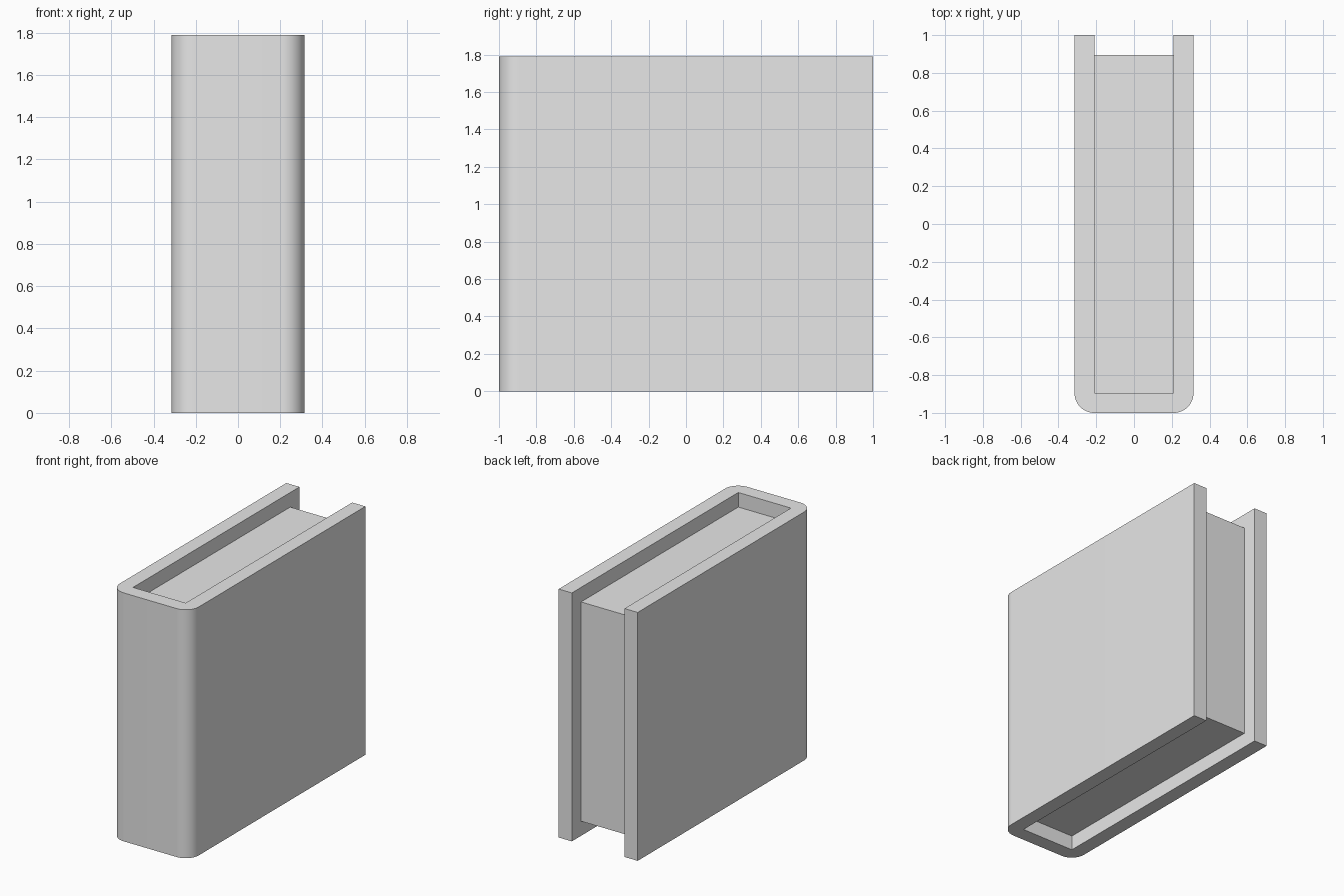
import bpy, bmesh
from math import sin, cos, pi, radians

old = bpy.data.objects.get("Cube")
if old:
    bpy.data.objects.remove(old, do_unlink=True)

HALF_W, HALF_D, HEIGHT = 0.315, 1.0, 1.79
WALL = 0.105          # cover thickness, spine radius and page inset
STEPS = 16

grey = bpy.data.materials.new("light grey")
grey.use_nodes = True
grey.diffuse_color = (0.8, 0.8, 0.8, 1)
grey.node_tree.nodes["Principled BSDF"].inputs["Base Color"].default_value = grey.diffuse_color


def extrude_profile(name, points, z0, z1):
    """Extrude a closed xy outline from z0 to z1."""
    bm = bmesh.new()
    face = bm.faces.new([bm.verts.new((x, y, z0)) for x, y in points])
    top = bmesh.ops.extrude_face_region(bm, geom=[face], use_keep_orig=True)["geom"]
    verts = [v for v in top if isinstance(v, bmesh.types.BMVert)]
    bmesh.ops.translate(bm, verts=verts, vec=(0, 0, z1 - z0))
    bmesh.ops.recalc_face_normals(bm, faces=bm.faces)
    mesh = bpy.data.meshes.new(name)
    bm.to_mesh(mesh)
    bm.free()
    mesh.materials.append(grey)
    obj = bpy.data.objects.new(name, mesh)
    bpy.context.collection.objects.link(obj)
    return obj


# Cover: U-shaped wall with a rounded spine at the front
inner = HALF_W - WALL
spine = -HALF_D + WALL
arc = [(inner + WALL * cos(a), spine - WALL * sin(a))
       for a in (i * pi / 2 / STEPS for i in range(STEPS + 1))]
right_half = [(inner, spine), (inner, HALF_D), (HALF_W, HALF_D)] + arc
left_half = [(-x, y) for x, y in reversed(right_half)]
cover = extrude_profile("cover", right_half + left_half, 0, HEIGHT)

# Page block: inset at the top, bottom and open edge
pages = extrude_profile(
    "page_block",
    [(-inner, spine), (inner, spine), (inner, -spine), (-inner, -spine)],
    WALL, HEIGHT - WALL)

# Smooth the rounded spine and keep the other edges sharp
bpy.ops.object.select_all(action="DESELECT")
cover.select_set(True)
bpy.context.view_layer.objects.active = cover
bpy.ops.object.shade_smooth_by_angle(angle=radians(30))
